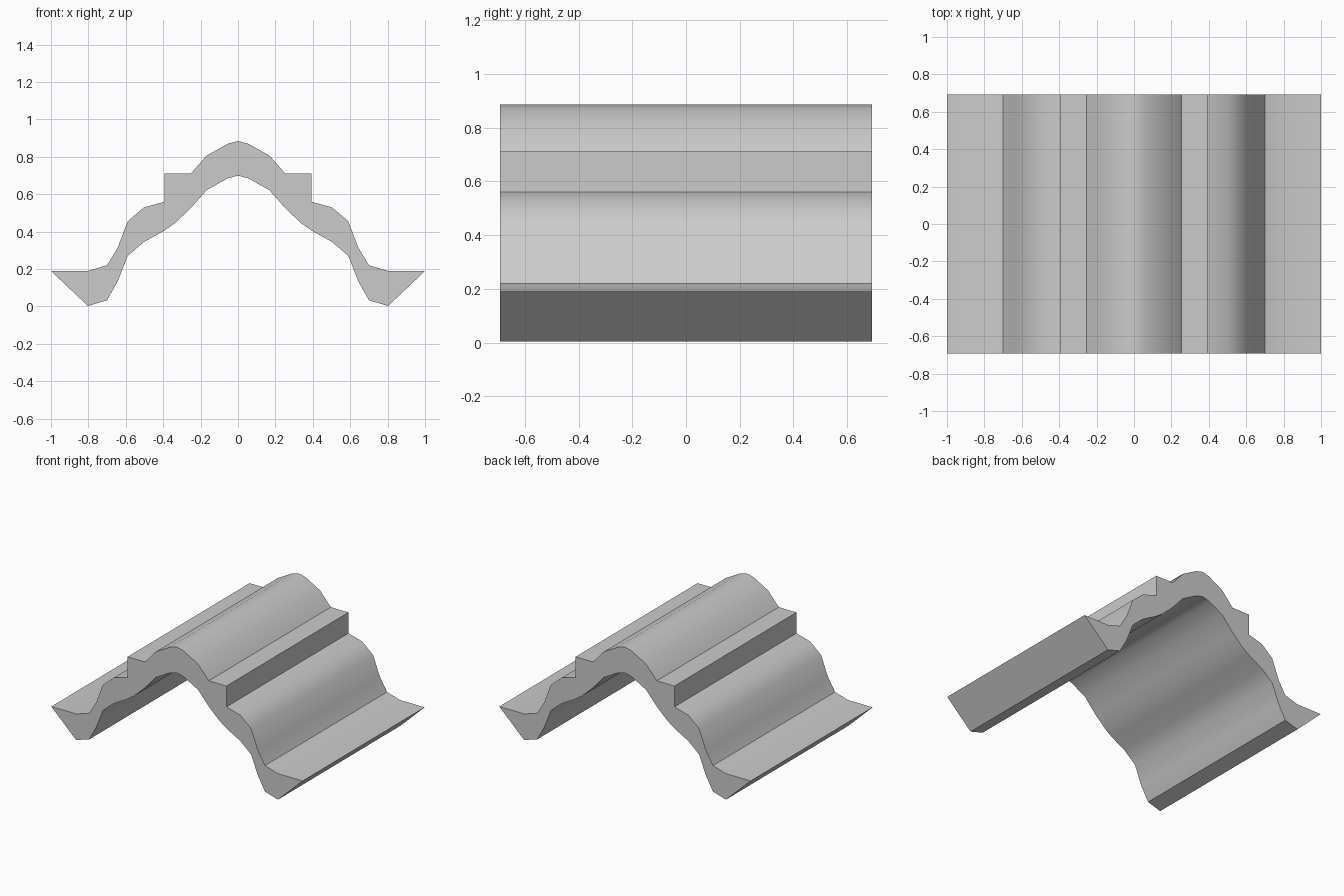
import bpy, bmesh, math

if "Cube" in bpy.data.objects:
    bpy.data.objects.remove(bpy.data.objects["Cube"])

HALF_LENGTH = 0.693

# Right half of the cross-section: crest down to the outer lip, then back underneath
upper = [(0, 0.885), (0.055, 0.87), (0.168, 0.807), (0.253, 0.71), (0.393, 0.71),
         (0.393, 0.56), (0.503, 0.53), (0.59, 0.455), (0.643, 0.315), (0.70, 0.22),
         (0.803, 0.19), (1.0, 0.19)]
lower = [(0.803, 0.003), (0.70, 0.033), (0.643, 0.135), (0.59, 0.27), (0.503, 0.345),
         (0.395, 0.405), (0.338, 0.445), (0.253, 0.525), (0.168, 0.622),
         (0.055, 0.685), (0, 0.70)]

# Mirror the half section to close the outline
half = upper + lower
outline = half + [(-x, z) for x, z in reversed(half[1:-1])]

# Extrude the outline along y into a solid ridge
bm = bmesh.new()
face = bm.faces.new([bm.verts.new((x, -HALF_LENGTH, z)) for x, z in outline])
ext = bmesh.ops.extrude_face_region(bm, geom=[face], use_keep_orig=True)
moved = [g for g in ext["geom"] if isinstance(g, bmesh.types.BMVert)]
bmesh.ops.translate(bm, verts=moved, vec=(0, 2 * HALF_LENGTH, 0))
bmesh.ops.recalc_face_normals(bm, faces=bm.faces)

mesh = bpy.data.meshes.new("ridge_cap")
bm.to_mesh(mesh)
bm.free()
ridge = bpy.data.objects.new("ridge_cap", mesh)
bpy.context.collection.objects.link(ridge)

# Smooth the waves, keep steps and ends sharp
bpy.context.view_layer.objects.active = ridge
ridge.select_set(True)
bpy.ops.object.shade_smooth_by_angle(angle=math.radians(35))
